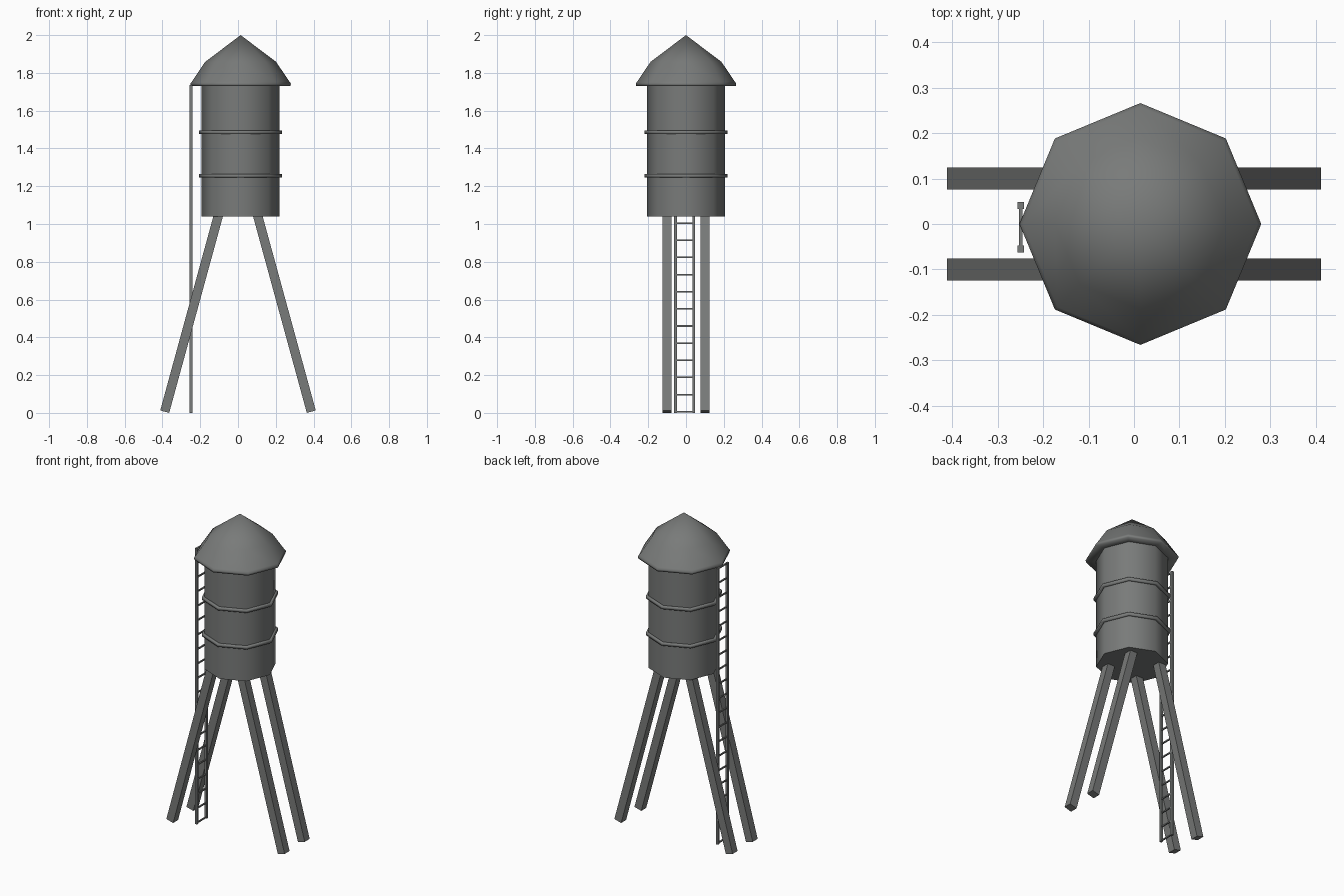
import bpy, bmesh, math
from mathutils import Matrix, Vector

if "Cube" in bpy.data.objects:
    bpy.data.objects.remove(bpy.data.objects["Cube"])

CX = 0.014      # tank axis is slightly right of centre

DARK = bpy.data.materials.new("dark_grey")
DARK.diffuse_color = (0.19, 0.197, 0.193, 1)
DARK.use_nodes = True
DARK.node_tree.nodes["Principled BSDF"].inputs["Base Color"].default_value = DARK.diffuse_color


def finish(bm, name, smooth=None):
    bmesh.ops.recalc_face_normals(bm, faces=bm.faces[:])
    me = bpy.data.meshes.new(name)
    bm.to_mesh(me)
    bm.free()
    me.materials.append(DARK)
    ob = bpy.data.objects.new(name, me)
    bpy.context.collection.objects.link(ob)
    if smooth:
        bpy.ops.object.select_all(action='DESELECT')
        ob.select_set(True)
        bpy.context.view_layer.objects.active = ob
        bpy.ops.object.shade_smooth_by_angle(angle=math.radians(smooth))
    return ob


def lathe(name, profile, smooth, closed=False, sides=8):
    """Turn an (r, z) profile into an eight-sided solid with corners on the axes."""
    bm = bmesh.new()
    vs = [bm.verts.new((r, 0, z)) for r, z in profile]
    es = [bm.edges.new(p) for p in zip(vs, vs[1:])]
    if closed:
        es.append(bm.edges.new((vs[-1], vs[0])))
    bmesh.ops.spin(bm, geom=vs + es, cent=(0, 0, 0), axis=(0, 0, 1),
                   angle=2 * math.pi, steps=sides, use_merge=True)
    bmesh.ops.remove_doubles(bm, verts=bm.verts[:], dist=1e-4)
    bmesh.ops.translate(bm, verts=bm.verts[:], vec=(CX, 0, 0))
    return finish(bm, name, smooth)


def add_box(bm, centre, size, rot=Matrix.Identity(4)):
    m = Matrix.Translation(centre) @ rot @ Matrix.Diagonal((*size, 1))
    bmesh.ops.create_cube(bm, size=1, matrix=m)


# Tank, roof with a soft rim, and hoops
lathe("tank", [(0, 1.04), (0.206, 1.04), (0.206, 1.74), (0, 1.74)], 50)
lathe("roof", [(0, 2.0), (0.188, 1.858), (0.258, 1.754), (0.266, 1.744),
               (0.264, 1.731), (0.2, 1.735), (0, 1.735)], 180)
for name, z in (("lower_hoop", 1.255), ("upper_hoop", 1.485)):
    lathe(name, [(0.2, z - 0.009), (0.22, z - 0.009),
                 (0.22, z + 0.009), (0.2, z + 0.009)], 180, closed=True)

# Four splayed legs
TILT, LENGTH, WIDTH = math.radians(15.3), 1.09, 0.049
for sx, xn in ((-1, "left"), (1, "right")):
    for y, yn in ((-0.1, "front"), (0.1, "back")):
        axis = Vector((-sx * math.sin(TILT), 0, math.cos(TILT)))
        foot = Vector((sx * 0.388, y, 0.0065))
        bm = bmesh.new()
        add_box(bm, foot + axis * LENGTH / 2, (WIDTH, WIDTH, LENGTH),
                Matrix.Rotation(-sx * TILT, 4, 'Y'))
        finish(bm, f"{yn}_{xn}_leg")

# Ladder rails and rungs
LX, Y0, Y1, TOP = -0.249, -0.055, 0.041, 1.735
bm = bmesh.new()
for y in (Y0, Y1):
    add_box(bm, (LX, y, TOP / 2), (0.015, 0.015, TOP))
finish(bm, "ladder_rails")
bm = bmesh.new()
for i in range(20):
    add_box(bm, (LX, (Y0 + Y1) / 2, 0.006 + 0.0908 * i), (0.008, Y1 - Y0, 0.008))
finish(bm, "ladder_rungs")
